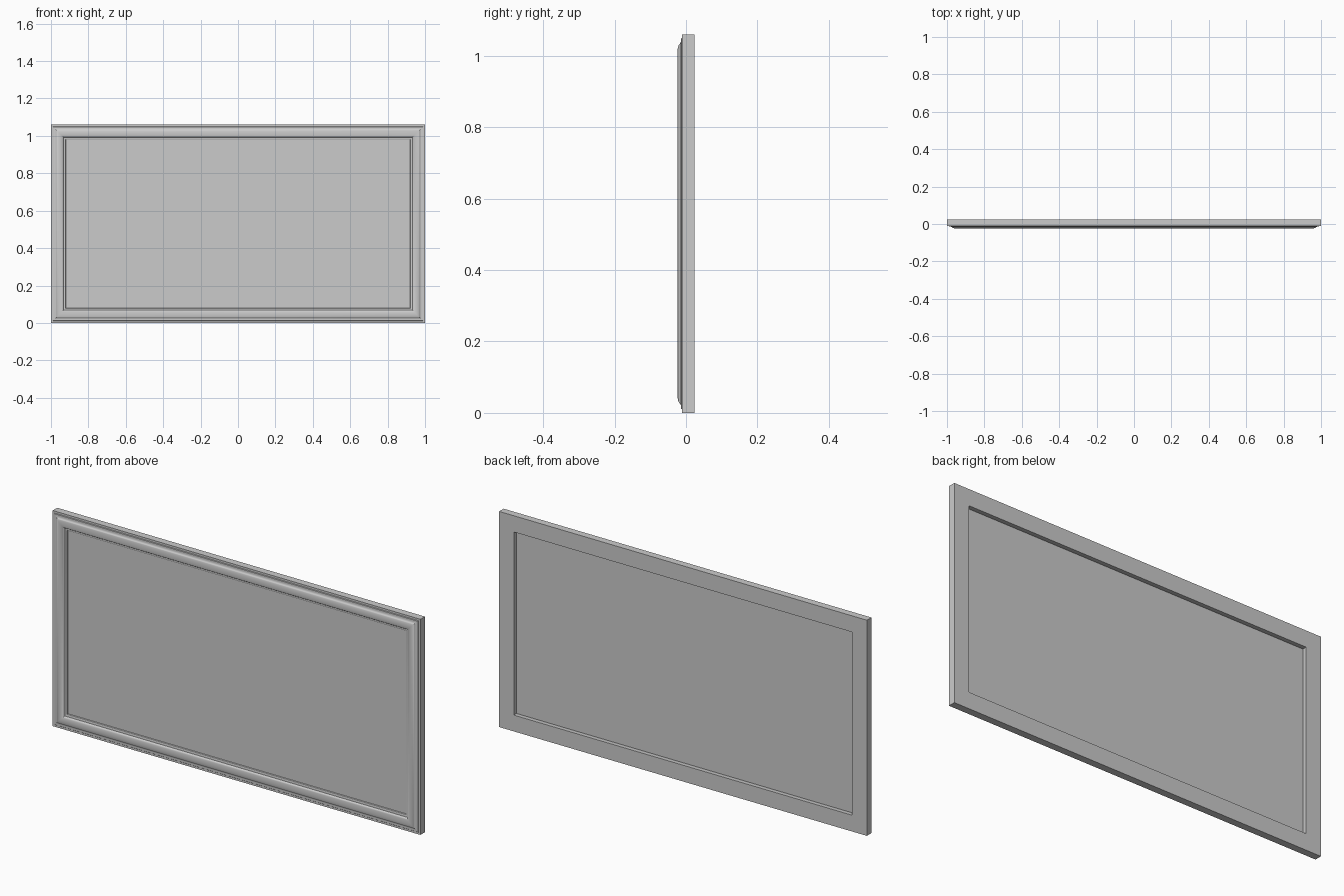
import bpy, bmesh, math

if "Cube" in bpy.data.objects:
    bpy.data.objects.remove(bpy.data.objects["Cube"])

HALF_W, HEIGHT = 1.0, 1.06
BACK, STEP, FRONT = 0.0235, -0.0115, -0.0235


def sweep_frame(name, profile):
    """Sweep a closed (inset, y) profile round the rectangle with mitred corners."""
    bm = bmesh.new()
    rings = []
    for sx, top in ((-1, 0), (1, 0), (1, 1), (-1, 1)):
        rings.append([bm.verts.new((sx * (HALF_W - d), y, HEIGHT - d if top else d))
                      for d, y in profile])
    n = len(profile)
    for i in range(4):
        a, b = rings[i], rings[(i + 1) % 4]
        for j in range(n):
            k = (j + 1) % n
            bm.faces.new((a[j], b[j], b[k], a[k]))
    bmesh.ops.recalc_face_normals(bm, faces=bm.faces)
    mesh = bpy.data.meshes.new(name)
    bm.to_mesh(mesh)
    bm.free()
    obj = bpy.data.objects.new(name, mesh)
    bpy.context.collection.objects.link(obj)
    bpy.context.view_layer.objects.active = obj
    obj.select_set(True)
    bpy.ops.object.shade_smooth_by_angle(angle=math.radians(30))
    obj.select_set(False)
    return obj


# Moulding profile: square back, small outer step, rounded crown, inner bead
crown = [(0.046 + 0.020 * math.sin(t), FRONT + 0.008 * (1 - math.cos(t)))
         for t in (math.radians(-80 + 16 * i) for i in range(11))]
profile = [(0.0, BACK), (0.0, STEP), (0.010, STEP), (0.012, -0.0140),
           (0.020, -0.0140), *crown, (0.068, -0.0130), (0.074, -0.0125),
           (0.078, -0.0105), (0.080, -0.0070), (0.080, BACK)]
sweep_frame("frame", profile)

# Flat panel set into the frame
bpy.ops.mesh.primitive_cube_add(size=1, location=(0, -0.002, HEIGHT / 2))
panel = bpy.context.object
panel.name = "panel"
panel.scale = (2 * (HALF_W - 0.078), 0.008, HEIGHT - 2 * 0.078)
bpy.ops.object.transform_apply(location=False, rotation=False, scale=True)
